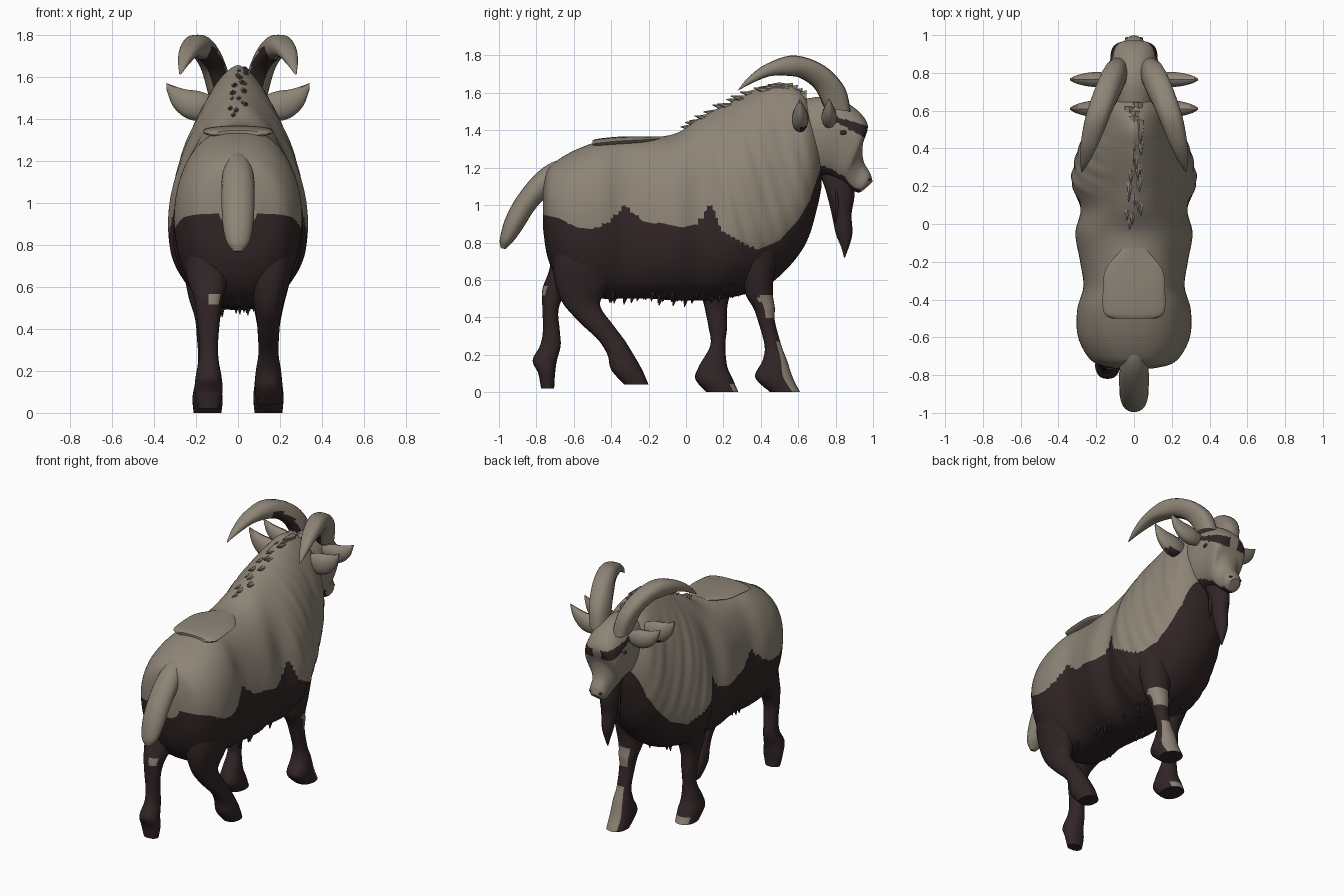
import bpy, bmesh, math, random
from mathutils import Vector, Matrix

random.seed(4)


def material(name, rgb):
    m = bpy.data.materials.new(name)
    m.diffuse_color = (*rgb, 1)
    return m


MATS = [material("taupe_fur", (0.27, 0.232, 0.182)),
        material("dark_brown_fur", (0.032, 0.019, 0.020))]


def finish(name, bm, rule=None, angle=35):
    bmesh.ops.recalc_face_normals(bm, faces=bm.faces[:])
    bm.normal_update()
    for f in bm.faces:
        if callable(rule):
            f.material_index = int(rule(f.calc_center_median(), f.normal))
        else:
            f.material_index = int(rule or 0)
    me = bpy.data.meshes.new(name)
    bm.to_mesh(me)
    bm.free()
    for m in MATS:
        me.materials.append(m)
    ob = bpy.data.objects.new(name, me)
    bpy.context.collection.objects.link(ob)
    bpy.ops.object.select_all(action='DESELECT')
    ob.select_set(True)
    bpy.context.view_layer.objects.active = ob
    bpy.ops.object.shade_smooth_by_angle(angle=math.radians(angle))
    return ob


def spline(secs, k):
    """Smoothly interpolate section tuples, k steps per span."""
    out = []
    for i in range(len(secs) - 1):
        a, b, c, d = (secs[max(0, min(len(secs) - 1, i + j))] for j in (-1, 0, 1, 2))
        for s in range(k):
            t = s / k
            out.append([q + 0.5 * t * (r - p + t * (2*p - 5*q + 4*r - e + t * (3*(q - r) + e - p)))
                        for p, q, r, e in zip(a, b, c, d)])
    return out + [list(secs[-1])]


def loft(name, secs, rule=None, k=4, n=20, side=1, swap=False, warp=None):
    """Section: x, y1, z1, y2, z2, half width [, widest fraction, power]."""
    bm = bmesh.new()
    rings = []
    for x, y1, z1, y2, z2, hw, w, p in spline([(*s, .5, 1)[:8] if len(s) == 6 else s for s in secs], k):
        ring = []
        for i in range(n):
            t = 2 * math.pi * i / n
            c, s = math.cos(t), math.sin(t)
            u = w + ((1 - w) if c > 0 else w) * c
            e = p if c > 0 else 0.9 * min(p, 1)
            v = Vector((x + hw * math.copysign(abs(s) ** e, s), y2 + (y1 - y2) * u, z2 + (z1 - z2) * u))
            if swap:
                v.x, v.y = v.y, v.x
            if warp:
                warp(v)
            v.x *= side
            ring.append(bm.verts.new(v))
        rings.append(ring)
    for a, b in zip(rings, rings[1:]):
        for i in range(n):
            bm.faces.new((a[i], a[(i + 1) % n], b[(i + 1) % n], b[i]))
    bm.faces.new(rings[0])
    bm.faces.new(rings[-1])
    return finish(name, bm, rule)


def tufts(name, items, rule):
    """Pointed locks of fur: base, tip, radius."""
    bm = bmesh.new()
    for base, tip, r in items:
        d = Vector(tip) - Vector(base)
        m = Matrix.Translation((Vector(base) + Vector(tip)) / 2) @ d.to_track_quat('Z', 'Y').to_matrix().to_4x4()
        bmesh.ops.create_cone(bm, cap_ends=True, segments=6, radius1=r, radius2=0.002, depth=d.length, matrix=m)
    return finish(name, bm, rule)


def lookup(table, y):
    for (a, za), (b, zb) in zip(table, table[1:]):
        if y <= b:
            return za + (zb - za) * max(0, (y - a) / (b - a))
    return table[-1][1]


# Body: y, bottom, top, half width, height of widest point, upper power
BODY = [(-.765, .88, 1.10, .10, 1.0, .9), (-.74, .72, 1.19, .20, .98, .85), (-.68, .60, 1.245, .26, .95, .8),
        (-.58, .52, 1.30, .30, .93, .8), (-.45, .50, 1.345, .30, .93, .8), (-.33, .50, 1.355, .268, .92, .8),
        (-.20, .50, 1.36, .285, .88, .85), (-.05, .49, 1.385, .31, .86, .95), (.08, .49, 1.47, .283, .86, 1.1),
        (.20, .50, 1.53, .328, .86, 1.3), (.30, .52, 1.58, .322, .88, 1.3), (.40, .55, 1.625, .295, .92, 1.3),
        (.50, .62, 1.655, .26, .98, 1.3), (.60, .73, 1.62, .225, 1.1, 1.1), (.66, .84, 1.54, .19, 1.18, 1),
        (.705, 1.0, 1.40, .13, 1.22, 1), (.725, 1.1, 1.30, .06, 1.2, 1)]
EDGE = [(-.77, .95), (-.68, .93), (-.58, .88), (-.48, .87), (-.4, .92), (-.33, 1.0), (-.25, .93), (-.02, .88),
        (.06, .9), (.13, 1.0), (.2, .86), (.38, .76), (.5, .81), (.6, .92), (.66, 1.02), (.72, 1.2)]


def body_warp(v):
    f = max(0, min(1, (v.y - .1) / .15)) * max(0, min(1, (1.6 - v.z) / .2))
    v.x *= 1 + f * (.009 * math.sin(75 * v.y + 22 * v.z) + .007 * math.sin(47 * v.y + 9 * v.z + 1))
    edge = lookup(EDGE, v.y)          # snap a vertex row onto the colour border
    if abs(v.z - edge) < .0105:
        v.z = edge


loft("body", [(0, y, t, y, b, hw, (zw - b) / (t - b), p) for y, b, t, hw, zw, p in BODY],
     rule=lambda c, n: c.z < lookup(EDGE, c.y), k=8, n=112, warp=body_warp)


# Head with dark brows and dark under the jaw
def head_rule(c, n):
    d = c.y - .81
    brow = d > -.02 and abs(c.x) > .03 and abs(c.z - (1.455 - d * .42)) < .016 + max(0, d) * .12
    return brow or (n.z < -.55 and c.y < .93)


loft("head", [(0, .60, 1.56, .60, 1.20, .12, .55, 1), (0, .75, 1.58, .68, 1.165, .135, .55, 1),
              (0, .88, 1.535, .77, 1.15, .128, .62, .9), (0, .97, 1.435, .82, 1.13, .118, .65, .8),
              (0, .945, 1.32, .85, 1.105, .085, .5, .9), (0, .95, 1.235, .885, 1.08, .064, .5, .9),
              (0, .985, 1.17, .925, 1.068, .058, .5, .9), (0, .998, 1.125, .955, 1.085, .035, .5, 1)],
     rule=head_rule, k=16, n=112)

# Beard and throat hair
loft("beard", [(0, .90, 1.11, .70, 1.19, .055), (0, .90, 1.04, .74, 1.10, .06), (0, .885, .95, .775, .97, .05),
               (0, .89, .85, .80, .85, .036), (0, .872, .78, .83, .775, .02), (0, .85, .72, .845, .72, .004)],
     rule=1, n=14)
tufts("beard_locks", [((s * .035, .80, 1.08), (s * .06, .80, .90), .03) for s in (1, -1)], 1)

# Tail
loft("tail", [(0, -.60, 1.24, -.62, 1.08, .05), (0, -.70, 1.235, -.70, 1.07, .068), (0, -.80, 1.17, -.77, 1.02, .078),
              (0, -.90, 1.05, -.82, .96, .078), (0, -.965, .93, -.87, .88, .074), (0, -.995, .82, -.92, .81, .056),
              (0, -.99, .77, -.965, .765, .02)], k=5, n=20)

# Paired head parts
HORN = [(.085, .88, 1.50, .74, 1.52, .055), (.11, .848, 1.63, .69, 1.62, .062), (.15, .74, 1.745, .62, 1.675, .066),
        (.192, .58, 1.80, .56, 1.69, .064), (.23, .43, 1.755, .455, 1.69, .05), (.257, .33, 1.68, .36, 1.655, .028),
        (.275, .275, 1.61, .278, 1.612, .004)]
EAR = [(0, .10, 1.50, .10, 1.43, .02), (0, .18, 1.53, .18, 1.41, .04), (0, .25, 1.54, .25, 1.425, .036),
       (0, .31, 1.558, .31, 1.48, .02), (0, .34, 1.57, .34, 1.558, .004)]
for s, tag in ((1, "right"), (-1, "left")):
    loft(tag + "_horn", [(*h, .5, .7) for h in HORN], k=6, n=20, side=s,
         rule=lambda c, n, s=s: n.y < -.3 and s * n.x < .3 and n.z < .2 and c.y > .57)
    loft(tag + "_front_ear", [(.765, *e[1:]) for e in EAR], side=s, swap=True, n=14)
    loft(tag + "_rear_ear", [(.61, a, b, c, d - .02, w * 1.1) for _, a, b, c, d, w in EAR],
         side=s, swap=True, n=14, rule=lambda c, n: c.z < 1.42 and n.y > 0)
    for part, pos, size in (("_eye", (.118, .838, 1.388), (.015, .027, .019)),
                            ("_nostril", (.036, .978, 1.135), (.012, .012, .008))):
        bm = bmesh.new()
        bmesh.ops.create_uvsphere(bm, u_segments=12, v_segments=8, radius=1,
                                  matrix=Matrix.Translation((s * pos[0], pos[1], pos[2])) @ Matrix.Diagonal((*size, 1)))
        finish(tag + part, bm, 1)

# Legs in mid stride: height, back edge, front edge, half width
REAR_LEFT = [(.02, -.775, -.705, .05), (.10, -.79, -.70, .066), (.17, -.82, -.69, .062), (.25, -.78, -.67, .048),
             (.33, -.765, -.675, .045), (.45, -.768, -.68, .055), (.55, -.768, -.62, .07), (.66, -.73, -.45, .11),
             (.85, -.70, -.40, .12)]
REAR_RIGHT = [(.04, -.33, -.20, .055), (.12, -.40, -.235, .066), (.20, -.42, -.28, .06), (.28, -.47, -.33, .048),
              (.36, -.555, -.39, .05), (.47, -.655, -.46, .06), (.58, -.70, -.40, .09), (.70, -.71, -.35, .12),
              (.85, -.70, -.38, .12)]
FRONT_LEFT = [(0, .11, .28, .066), (.07, .05, .25, .072), (.14, .07, .22, .06), (.25, .13, .21, .045),
              (.35, .12, .22, .05), (.45, .10, .22, .06), (.55, .08, .25, .09), (.70, .08, .35, .12)]
FRONT_RIGHT = [(0, .45, .61, .066), (.08, .37, .57, .072), (.17, .41, .54, .06), (.25, .42, .51, .045),
               (.38, .385, .475, .05), (.45, .36, .475, .06), (.52, .32, .465, .075), (.62, .30, .47, .10),
               (.75, .25, .50, .12)]


def front_right_rule(c, n):
    return not ((n.y > .35 and n.x > -.5 and c.z < .26) or (n.y > -.1 and n.x > -.4 and .40 < c.z < .52))


for name, secs, x, rule in (("rear_left_leg", REAR_LEFT, -.14,
                             lambda c, n: not (.51 < c.z < .57 and n.y < -.6 and c.x > -.14)),
                            ("rear_right_leg", REAR_RIGHT, .145, 1),
                            ("front_left_leg", FRONT_LEFT, -.145, lambda c, n: not (c.z < .05 and n.y > .6)),
                            ("front_right_leg", FRONT_RIGHT, .145, front_right_rule)):
    loft(name, [(x, f, z, b, z, w, .5, .85) for z, b, f, w in secs], rule=rule, n=24, k=6)

# Loose fur flap on the rump
loft("rump_fur_flap", [(0, -.50, 1.345, -.50, 1.315, .11), (0, -.47, 1.355, -.47, 1.31, .16),
                       (0, -.36, 1.366, -.36, 1.32, .165), (0, -.24, 1.368, -.24, 1.33, .15),
                       (0, -.13, 1.368, -.13, 1.345, .06)], n=24)

# Ragged fur along spine and belly
tops = [(b[0], b[2]) for b in BODY]
lows = [(b[0], b[1]) for b in BODY]
spine, fringe = [], []
for i in range(24):
    y = .04 + i * .0245
    x = random.uniform(-.035, .035)
    z = lookup(tops, y) - abs(x) * .5
    spine.append(((x, y + .04, z - .02), (x * 1.3, y - .07, z + random.uniform(-.02, .012)), .03))
for i in range(50):
    y = random.uniform(-.42, .46)
    x = random.uniform(-.15, .15)
    z = lookup(lows, y) + .08 + x * x
    fringe.append(((x, y, z), (x, y - .02, z - random.uniform(.085, .12)), .035))
tufts("spine_tufts", spine, 0)
tufts("belly_fringe", fringe, 1)
